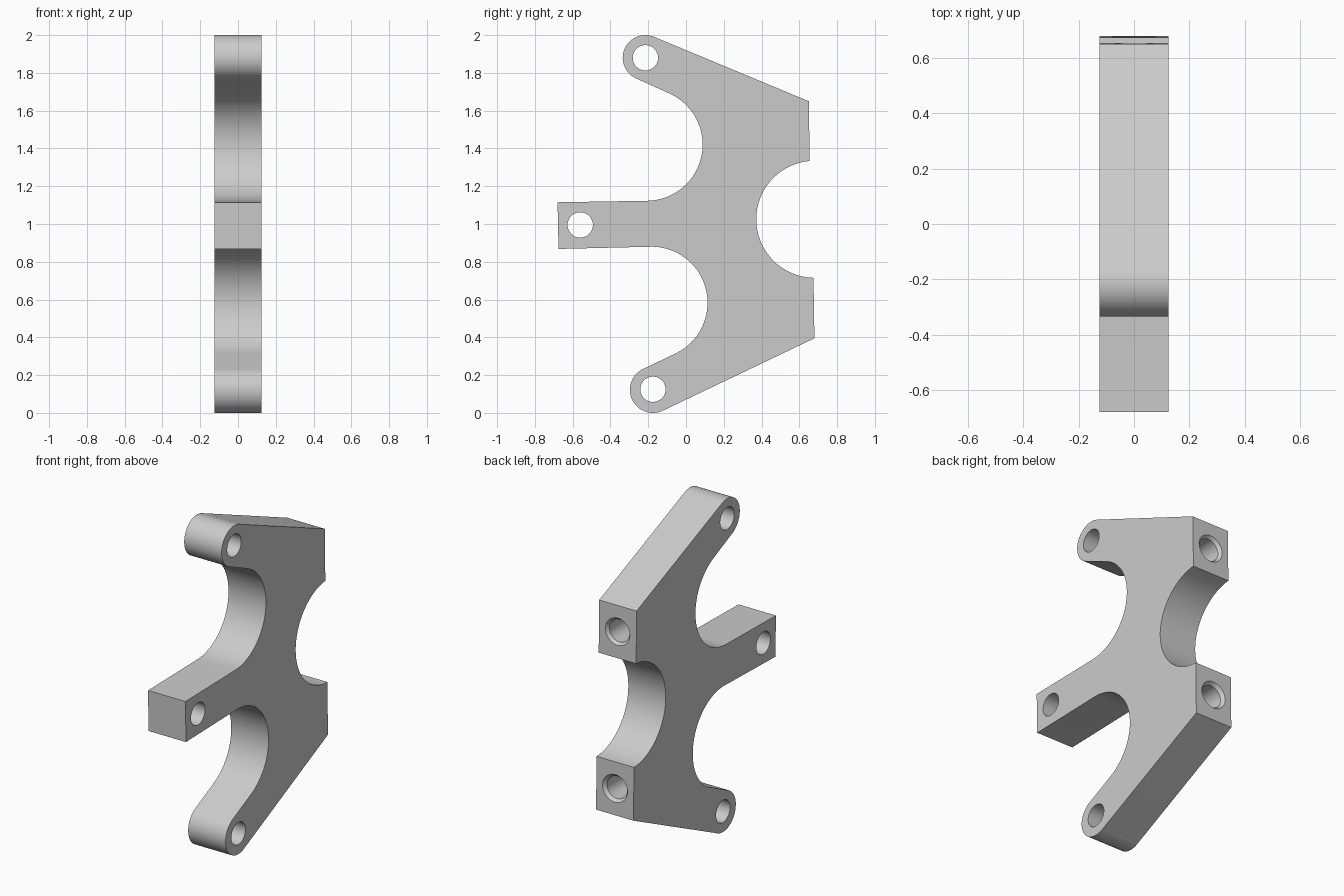
import bpy, bmesh
from math import radians, cos, sin
from mathutils import Vector, Matrix

cube = bpy.data.objects.get("Cube")
if cube:
    bpy.data.objects.remove(cube, do_unlink=True)

HALF = 0.125    # half thickness of the plate
HOLE = 0.067    # bore radius

grey = bpy.data.materials.new("plain grey")
grey.use_nodes = True
grey.diffuse_color = (0.6, 0.6, 0.6, 1)
grey.node_tree.nodes["Principled BSDF"].inputs["Base Color"].default_value = (0.6, 0.6, 0.6, 1)


def arc(cy, cz, r, start, end, steps=40):
    """Points of an arc in the side plane, angles in degrees."""
    angles = [radians(start + (end - start) * i / steps) for i in range(steps + 1)]
    return [(cy + r * cos(a), cz + r * sin(a)) for a in angles]


def make_object(name, bm):
    bmesh.ops.recalc_face_normals(bm, faces=bm.faces)
    mesh = bpy.data.meshes.new(name)
    bm.to_mesh(mesh)
    bm.free()
    mesh.materials.append(grey)
    obj = bpy.data.objects.new(name, mesh)
    bpy.context.collection.objects.link(obj)
    return obj


def drill(target, centre, direction, profile):
    """Cut a round hole; profile lists (distance along axis, radius)."""
    bm = bmesh.new()
    turn = Vector((0, 0, 1)).rotation_difference(Vector(direction)).to_matrix().to_4x4()
    place = Matrix.Translation(centre) @ turn
    n = 48
    rings = [[bm.verts.new(place @ Vector((r * cos(radians(360 * i / n)), r * sin(radians(360 * i / n)), d)))
              for i in range(n)] for d, r in profile]
    for a, b in zip(rings, rings[1:]):
        for i in range(n):
            j = (i + 1) % n
            bm.faces.new((a[i], a[j], b[j], b[i]))
    bm.faces.new(rings[0])
    bm.faces.new(rings[-1])
    cutter = make_object("hole_cutter", bm)
    cutter.hide_render = True
    mod = target.modifiers.new("hole", "BOOLEAN")
    mod.operation = "DIFFERENCE"
    mod.solver = "EXACT"
    mod.object = cutter
    bpy.context.view_layer.objects.active = target
    bpy.ops.object.modifier_apply(modifier=mod.name)
    bpy.data.objects.remove(cutter, do_unlink=True)


# Bracket outline: bosses, scooped sides, middle arm and rear notch
outline = arc(-0.215, 1.88, 0.12, 67.5, 247)              # upper boss
outline += arc(-0.209, 1.42, 0.297, 67, -88.6)            # upper scoop
outline += [(-0.68, 1.115), (-0.675, 0.868)]              # middle arm end
outline += arc(-0.183, 0.583, 0.297, 88.6, -65.3)         # lower scoop
outline += arc(-0.175, 0.122, 0.122, 114.7, 295.5)        # lower boss
outline += [(0.68, 0.395)]
outline += arc(0.682, 1.025, 0.31, 268.7, 95)             # rear notch
outline += [(0.65, 1.65)]

bm = bmesh.new()
side = bm.faces.new([bm.verts.new((-HALF, y, z)) for y, z in outline])
extruded = bmesh.ops.extrude_face_region(bm, geom=[side])["geom"]
bmesh.ops.translate(bm, vec=(2 * HALF, 0, 0),
                    verts=[v for v in extruded if isinstance(v, bmesh.types.BMVert)])
bracket = make_object("bracket_plate", bm)

# Through holes in the three arms
for y, z in ((-0.215, 1.88), (-0.56, 0.995), (-0.175, 0.125)):
    drill(bracket, (0, y, z), (1, 0, 0), [(-0.3, HOLE), (0.3, HOLE)])

# Blind chamfered holes in the two rear faces
for y, z in ((0.6545, 1.492), (0.6775, 0.555)):
    drill(bracket, (0, y, z), (0, 1, 0.025),
          [(-0.35, HOLE), (-0.02, HOLE), (0, 0.083), (0.02, 0.099)])

# Smooth curved walls, sharp edges
bpy.ops.object.select_all(action="DESELECT")
bracket.select_set(True)
bpy.context.view_layer.objects.active = bracket
bpy.ops.object.shade_smooth_by_angle(angle=radians(30))
